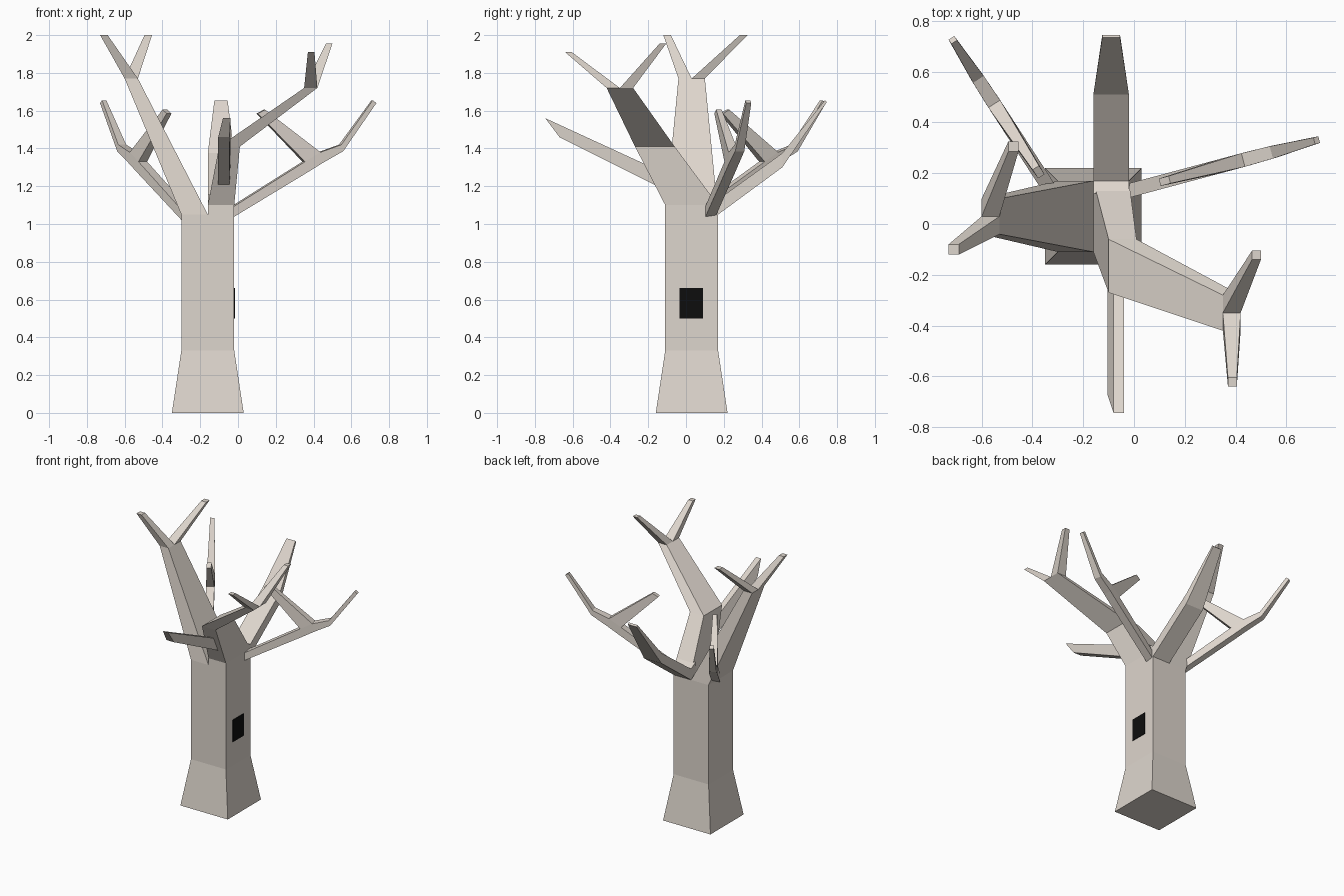
import bpy, bmesh, math
from mathutils import Vector, Matrix

if "Cube" in bpy.data.objects:
    bpy.data.objects.remove(bpy.data.objects["Cube"])


def material(name, rgb):
    m = bpy.data.materials.new(name)
    m.diffuse_color = (*rgb, 1)
    m.use_nodes = True
    m.node_tree.nodes["Principled BSDF"].inputs["Base Color"].default_value = m.diffuse_color
    return m


BARK = material("pale_bark", (0.73, 0.67, 0.61))
BLACK = material("hollow_black", (0.004, 0.004, 0.004))


def rect(x0, x1, y0, y1, z):
    """Horizontal four-cornered ring."""
    return [(x0, y0, z), (x1, y0, z), (x1, y1, z), (x0, y1, z)]


def slab(w, low, high, c=0.0):
    """Upright ring: width w across y, low and high points given as (r, z)."""
    (r0, z0), (r1, z1) = low, high
    return [(r0, c - w / 2, z0), (r0, c + w / 2, z0),
            (r1, c + w / 2, z1), (r1, c - w / 2, z1)]


def loft(name, rings, mat=BARK, matrix=Matrix()):
    """Skin a chain of four-cornered rings and cap both ends."""
    bm = bmesh.new()
    vs = [[bm.verts.new(matrix @ Vector(p)) for p in ring] for ring in rings]
    for a, b in zip(vs, vs[1:]):
        for i in range(4):
            j = (i + 1) % 4
            bm.faces.new((a[i], a[j], b[j], b[i]))
    bm.faces.new(vs[0])
    bm.faces.new(vs[-1])
    bmesh.ops.recalc_face_normals(bm, faces=bm.faces)
    me = bpy.data.meshes.new(name)
    bm.to_mesh(me)
    bm.free()
    me.materials.append(mat)
    ob = bpy.data.objects.new(name, me)
    bpy.context.collection.objects.link(ob)
    return ob


def place(x, y, degrees):
    return Matrix.Translation((x, y, 0)) @ Matrix.Rotation(math.radians(degrees), 4, 'Z')


# Trunk with flared foot
loft("trunk", [rect(-0.35, 0.03, -0.16, 0.22, 0),
               rect(-0.30, -0.02, -0.11, 0.17, 0.33),
               rect(-0.30, -0.02, -0.11, 0.17, 1.05)])

# Two main limbs, each taking half of the trunk top
loft("left_limb", [rect(-0.30, -0.16, -0.11, 0.17, 1.05),
                   rect(-0.60, -0.53, -0.04, 0.10, 1.77)])
loft("right_limb", [rect(-0.16, -0.02, -0.11, 0.17, 1.05),
                    rect(-0.16, -0.02, -0.11, 0.17, 1.10),
                    rect(-0.10, 0.01, -0.27, -0.06, 1.41),
                    rect(0.35, 0.42, -0.42, -0.28, 1.72)])

# Forked twigs at the limb ends
loft("left_limb_front_twig", [rect(-0.60, -0.53, -0.04, 0.03, 1.77),
                              rect(-0.73, -0.69, -0.12, -0.08, 2.0)])
loft("left_limb_back_twig", [rect(-0.60, -0.53, 0.03, 0.10, 1.77),
                             rect(-0.495, -0.455, 0.285, 0.325, 2.0)])
loft("right_limb_front_twig", [rect(0.35, 0.42, -0.42, -0.35, 1.72),
                               rect(0.37, 0.405, -0.64, -0.605, 1.91)])
loft("right_limb_back_twig", [rect(0.35, 0.42, -0.35, -0.28, 1.72),
                              rect(0.465, 0.50, -0.14, -0.105, 1.955)])

# Straight stub branch at the front (r runs towards -y)
stub = [[(-0.105, -0.12, 1.185), (-0.045, -0.12, 1.185),
         (-0.04, -0.18, 1.30), (-0.08, -0.18, 1.30)],
        [(-0.105, -0.67, 1.46), (-0.045, -0.67, 1.46),
         (-0.04, -0.745, 1.56), (-0.08, -0.745, 1.56)]]
loft("front_branch", stub)

# Broad bent branch at the back (r runs towards +y)
loft("back_branch", [slab(0.14, (0.12, 1.02), (0.12, 1.16)),
                     slab(0.14, (0.17, 1.05), (0.17, 1.13)),
                     slab(0.14, (0.51, 1.30), (0.51, 1.375)),
                     slab(0.07, (0.745, 1.645), (0.735, 1.655))],
     matrix=place(-0.09, 0, 90))

# Two slender side branches, each with a twig turning back to the trunk
for side, m in (("right", place(0, 0.137, 15)), ("left", place(-0.308, 0.10, 123))):
    loft(side + "_side_branch", [slab(0.055, (-0.06, 1.02), (-0.06, 1.075)),
                                 slab(0.055, (0.38, 1.277), (0.36, 1.33)),
                                 slab(0.055, (0.46, 1.325), (0.445, 1.38)),
                                 slab(0.05, (0.57, 1.385), (0.56, 1.42)),
                                 slab(0.027, (0.755, 1.64), (0.735, 1.655))],
         matrix=m)
    loft(side + "_side_twig", [slab(0.055, (0.36, 1.33), (0.445, 1.38)),
                               slab(0.03, (0.105, 1.585), (0.145, 1.605))],
         matrix=m)

# Dark hollow: thin plate on the right face of the trunk
hollow = [[(x, -0.035, 0.50), (x, 0.09, 0.50), (x, 0.09, 0.66), (x, -0.035, 0.66)]
          for x in (-0.022, -0.016)]
loft("trunk_hollow", hollow, BLACK)
